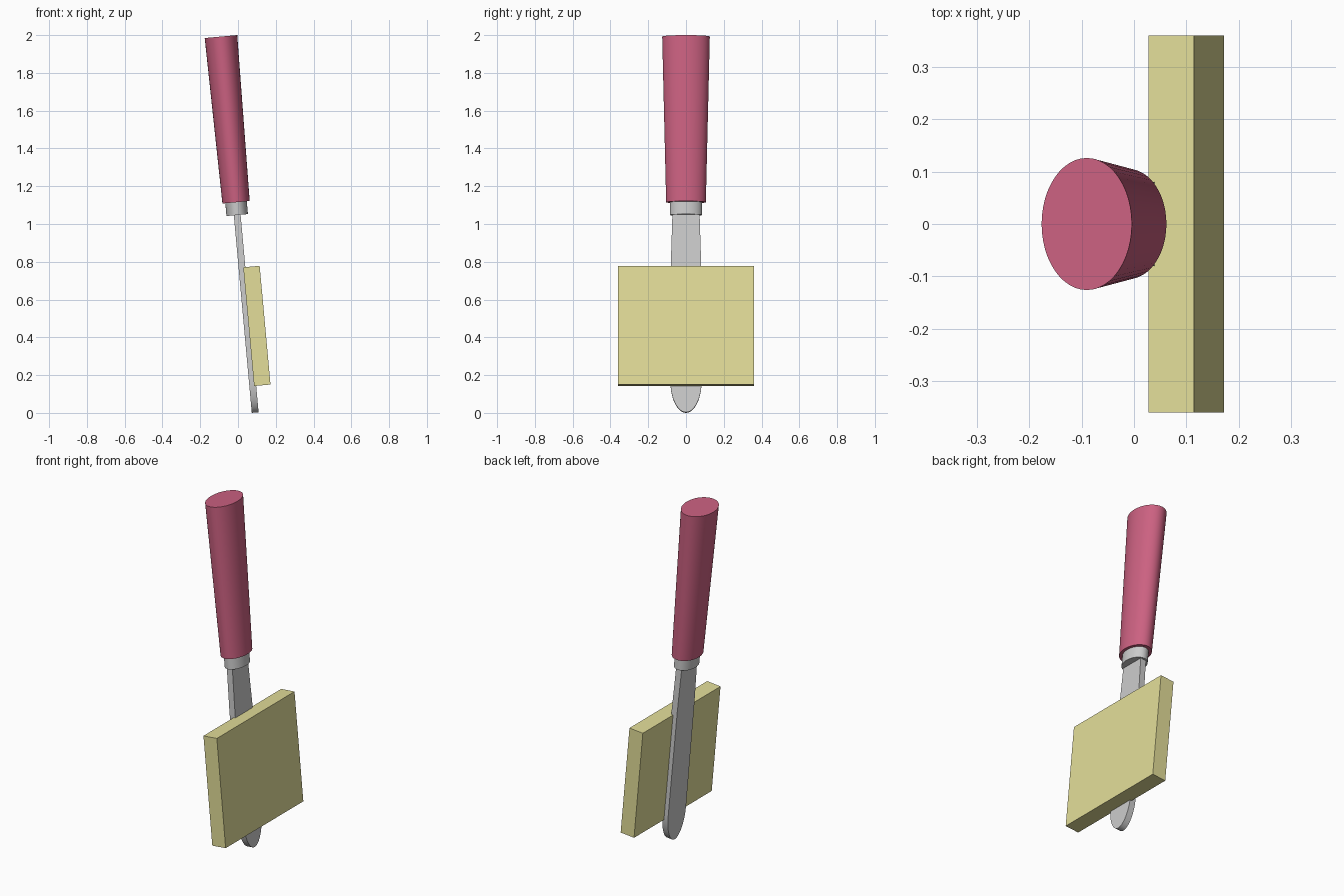
import bpy, bmesh, math
from mathutils import Matrix

if "Cube" in bpy.data.objects:
    bpy.data.objects.remove(bpy.data.objects["Cube"])

TILT = math.radians(5.2)
# Local frame: z runs up the tool, x is the blade's thin direction
FRAME = Matrix.Translation((0.091, 0, 0.0017)) @ Matrix.Rotation(-TILT, 4, 'Y')


def material(name, color):
    mat = bpy.data.materials.new(name)
    mat.diffuse_color = color
    mat.use_nodes = True
    mat.node_tree.nodes["Principled BSDF"].inputs["Base Color"].default_value = mat.diffuse_color
    return mat


def finish(name, bm, mat=None, smooth=True):
    bmesh.ops.recalc_face_normals(bm, faces=bm.faces)
    mesh = bpy.data.meshes.new(name)
    bm.to_mesh(mesh)
    bm.free()
    obj = bpy.data.objects.new(name, mesh)
    bpy.context.collection.objects.link(obj)
    obj.matrix_world = FRAME
    if mat:
        mesh.materials.append(mat)
    if smooth:
        bpy.ops.object.select_all(action='DESELECT')
        obj.select_set(True)
        bpy.context.view_layer.objects.active = obj
        bpy.ops.object.shade_smooth_by_angle(angle=math.radians(40))
    return obj


def oval_loft(name, sections, mat=None, sides=48):
    """Capped loft through oval sections given as (z, x radius, y radius)."""
    bm = bmesh.new()
    rings = []
    for z, rx, ry in sections:
        rings.append([bm.verts.new((rx * math.cos(2 * math.pi * i / sides),
                                    ry * math.sin(2 * math.pi * i / sides), z))
                      for i in range(sides)])
    for low, high in zip(rings, rings[1:]):
        for i in range(sides):
            j = (i + 1) % sides
            bm.faces.new((low[i], low[j], high[j], high[i]))
    caps = [bm.faces.new(rings[0]), bm.faces.new(rings[-1])]
    bmesh.ops.poke(bm, faces=caps)
    return finish(name, bm, mat)


pink = material("pink", (0.60, 0.12, 0.22, 1))
yellow = material("butter_yellow", (0.77, 0.73, 0.32, 1))

# Tapered oval handle and metal collar
oval_loft("handle", [(1.118, 0.0725, 0.105), (1.9988, 0.0865, 0.126)], pink)
oval_loft("collar", [(1.05, 0.057, 0.085), (1.125, 0.057, 0.085)])

# Blade: half outline with rounded tip, mirrored and extruded
TIP, WIDE = 0.17, 0.083
half = [(WIDE * math.sin(a), TIP * (1 - math.cos(a)))
        for a in (math.pi / 2 * k / 12 for k in range(1, 13))]
half += [(0.080, 0.80), (0.073, 1.02), (0.072, 1.06)]
outline = [(0, 0)] + half + [(-y, z) for y, z in reversed(half)]
bm = bmesh.new()
face = bm.faces.new([bm.verts.new((-0.018, y, z)) for y, z in outline])
ext = bmesh.ops.extrude_face_region(bm, geom=[face], use_keep_orig=True)
bmesh.ops.translate(bm, vec=(0.036, 0, 0),
                    verts=[v for v in ext["geom"] if isinstance(v, bmesh.types.BMVert)])
finish("blade", bm)

# Flat square slab resting on the blade
bm = bmesh.new()
bmesh.ops.create_cube(bm, size=1, matrix=Matrix.Translation((0.0505, 0, 0.456))
                      @ Matrix.Diagonal((0.087, 0.72, 0.631, 1)))
finish("slab", bm, yellow, smooth=False)
